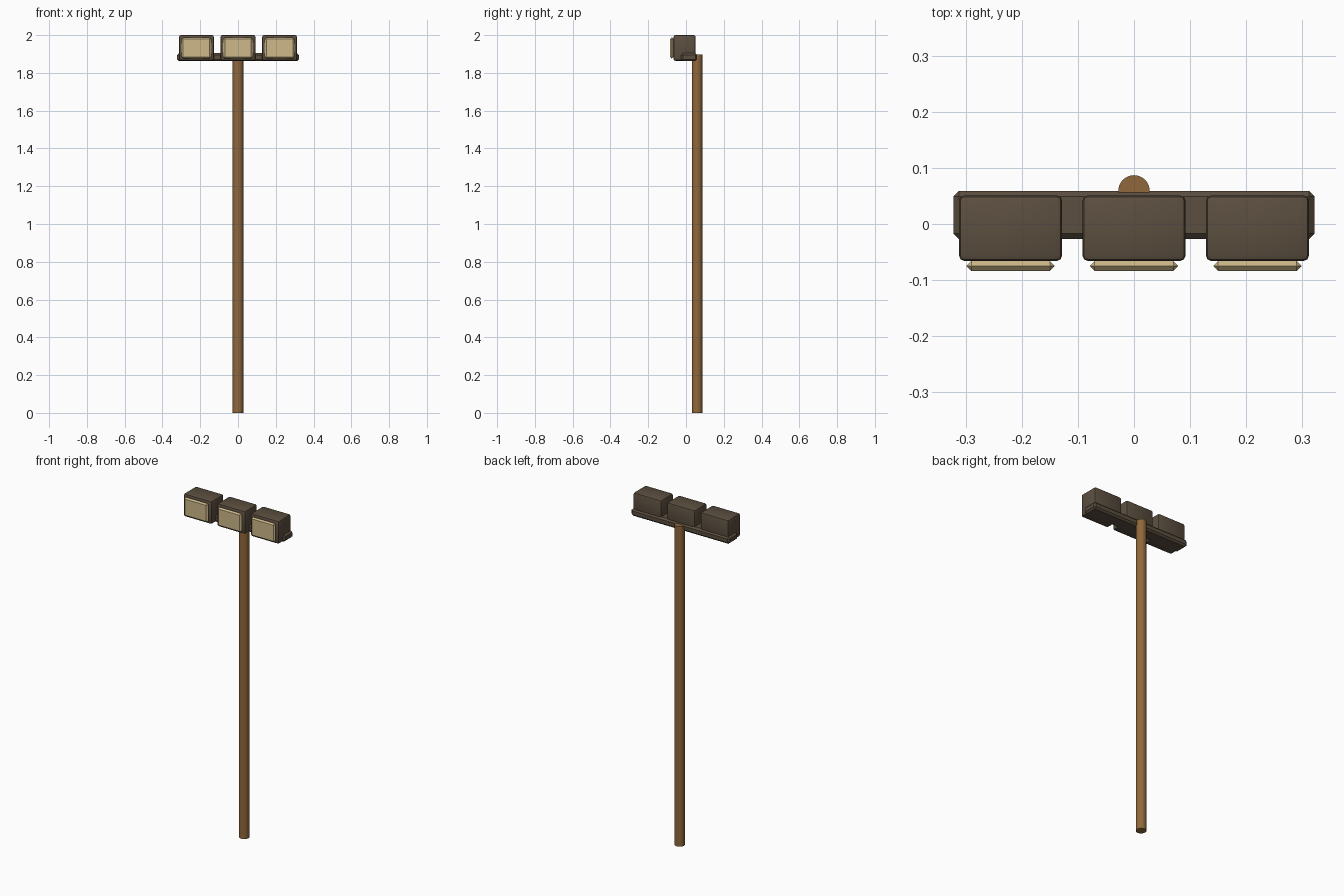
import bpy

if "Cube" in bpy.data.objects:
    bpy.data.objects.remove(bpy.data.objects["Cube"], do_unlink=True)


def make_material(name, rgb):
    mat = bpy.data.materials.new(name)
    mat.use_nodes = True
    mat.diffuse_color = (*rgb, 1)
    mat.node_tree.nodes["Principled BSDF"].inputs["Base Color"].default_value = (*rgb, 1)
    return mat


metal = make_material("dark bronze", (0.105, 0.077, 0.050))
wood = make_material("brown wood", (0.28, 0.14, 0.045))
glass = make_material("pale cream", (0.61, 0.48, 0.25))


def bevelled_box(name, low, high, bevel, segments, mat):
    """Box between two corners with chamfered or rounded edges."""
    centre = [(a + b) / 2 for a, b in zip(low, high)]
    bpy.ops.mesh.primitive_cube_add(size=1, location=centre)
    obj = bpy.context.object
    obj.name = name
    obj.scale = [b - a for a, b in zip(low, high)]
    bpy.ops.object.transform_apply(location=False, rotation=False, scale=True)
    mod = obj.modifiers.new("edges", "BEVEL")
    mod.width = bevel
    mod.segments = segments
    bpy.ops.object.modifier_apply(modifier=mod.name)
    obj.data.materials.append(mat)
    bpy.ops.object.shade_smooth_by_angle(angle=0.6)
    return obj


# Round wooden pole behind the crossbar
bpy.ops.mesh.primitive_cylinder_add(vertices=32, radius=0.028, depth=1.897,
                                    location=(0, 0.059, 0.9485))
pole = bpy.context.object
pole.name = "pole"
pole.data.materials.append(wood)
bpy.ops.object.shade_smooth_by_angle(angle=0.6)

# Crossbar carrying the lamps
bevelled_box("crossbar", (-0.322, -0.027, 1.862), (0.322, 0.059, 1.904), 0.01, 1, metal)

# Three lamp housings, each with a chamfered lens on the front
for side, x in (("right", -0.22), ("middle", 0), ("left", 0.22)):
    bevelled_box(side + "_lamp_housing", (x - 0.092, -0.066, 1.864),
                 (x + 0.092, 0.051, 2.0), 0.01, 2, metal)
    bevelled_box(side + "_lamp_lens", (x - 0.0785, -0.084, 1.876),
                 (x + 0.0785, -0.066, 1.988), 0.0085, 1, glass)
